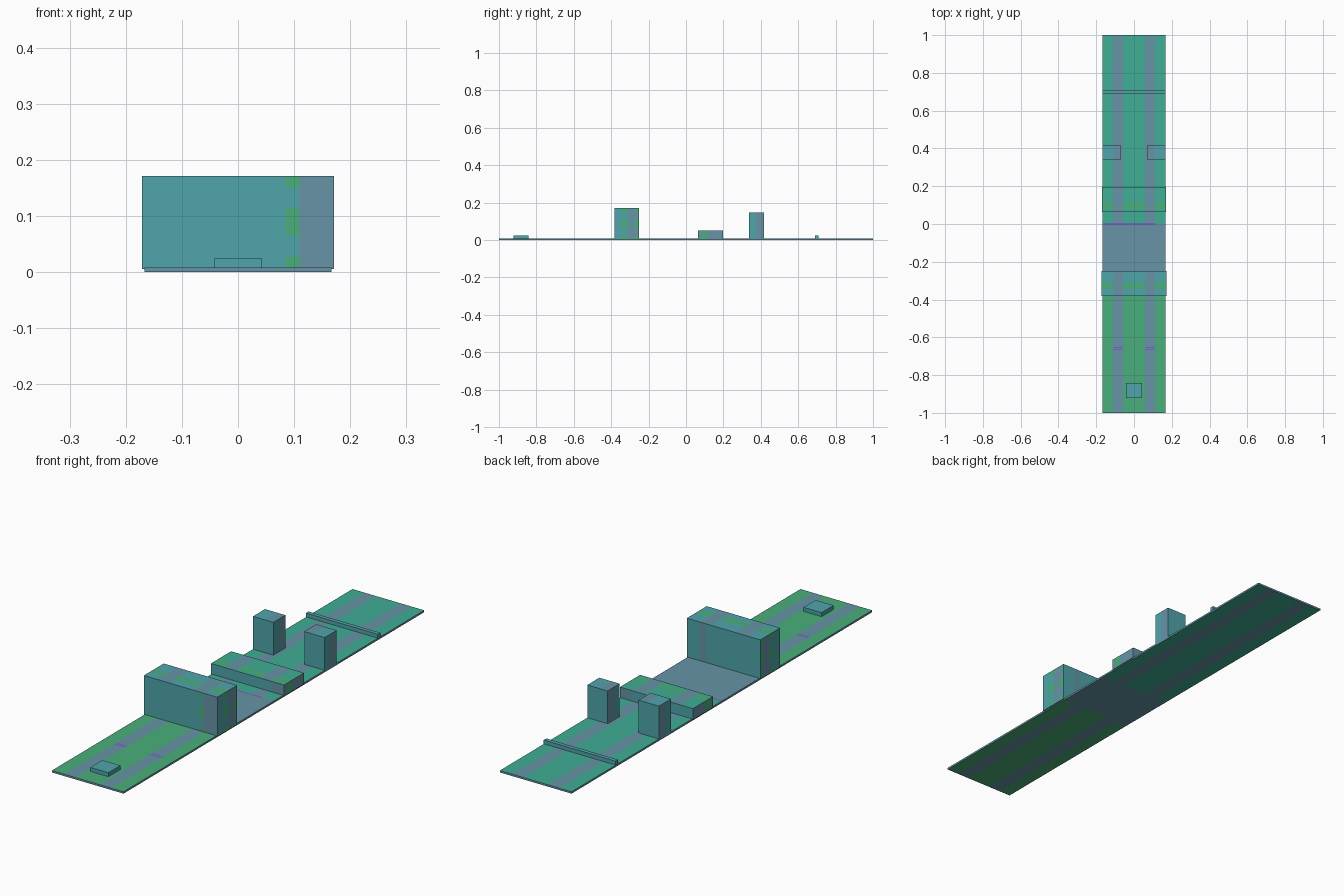
import bpy, bmesh

if "Cube" in bpy.data.objects:
    bpy.data.objects.remove(bpy.data.objects["Cube"])


def mat(name, r, g, b):
    m = bpy.data.materials.new(name)
    m.diffuse_color = (r, g, b, 1)
    m.use_nodes = True
    m.node_tree.nodes["Principled BSDF"].inputs["Base Color"].default_value = m.diffuse_color
    return m


MATS = [mat("slate", .136, .295, .385), mat("sea_green", .052, .425, .30),
        mat("grass_green", .068, .43, .20), mat("teal", .078, .375, .41),
        mat("purple", .32, .02, .85)]
SLATE, SEA, GREEN, TEAL, PURPLE = range(5)


def block(name, xs, ys, zs, rule):
    """Box whose six sides are cut at the given coordinates, coloured by rule(centre, normal)."""
    bm = bmesh.new()
    axes = (xs, ys, zs)
    cache = {}

    def vert(p):
        if p not in cache:
            cache[p] = bm.verts.new(p)
        return cache[p]

    for a in range(3):
        u, v = (a + 1) % 3, (a + 2) % 3
        for end in (0, -1):
            for i in range(len(axes[u]) - 1):
                for j in range(len(axes[v]) - 1):
                    quad = []
                    for du, dv in ((0, 0), (1, 0), (1, 1), (0, 1)):
                        p = [0, 0, 0]
                        p[a], p[u], p[v] = axes[a][end], axes[u][i + du], axes[v][j + dv]
                        quad.append(vert(tuple(p)))
                    if end == 0:
                        quad.reverse()
                    bm.faces.new(quad)
    bm.normal_update()
    for f in bm.faces:
        f.material_index = rule(f.calc_center_median(), f.normal)
    me = bpy.data.meshes.new(name)
    bm.to_mesh(me)
    bm.free()
    for m in MATS:
        me.materials.append(m)
    ob = bpy.data.objects.new(name, me)
    bpy.context.collection.objects.link(ob)
    return ob


def in_stripe(x):
    return 0.057 < abs(x) < 0.11


LANES = [-.11, -.057, .057, .11]


# Track: green start, slate middle, sea green end, with two slate lanes
def track_rule(c, n):
    if abs(n.x) > .5 or abs(n.y) > .5:
        return SLATE
    if n.z > .5:
        if abs(c.y) < .002 and c.x < .1:
            return PURPLE
        if in_stripe(c.x) and (abs(c.y + .656) < .001 or abs(c.y + .666) < .001):
            return PURPLE
    if -.25 < c.y < .003 or in_stripe(c.x):
        return SLATE
    return GREEN if c.y < 0 else SEA


block("track", [-.167] + LANES + [.167],
      [-1, -.668, -.665, -.657, -.654, -.25, -.002, .002, 1], [0, .008], track_rule)


# Tall wall: teal, slate edge, rows of green patches
def wall_rule(c, n):
    band = c.z < .028 or .065 < c.z < .115 or c.z > .15
    if abs(n.z) > .5:
        if in_stripe(c.x):
            return SLATE
        return GREEN if -.345 < c.y < -.31 else TEAL
    if abs(n.x) > .5:
        if band and (-.345 < c.y < -.31 or c.y > -.275):
            return GREEN
        return SLATE if c.y > -.31 else TEAL
    if n.y > 0:
        return SLATE if .085 < c.x < .11 else TEAL
    if c.x > .11:
        return SLATE
    if c.x > .085:
        return GREEN if band else TEAL
    return TEAL


block("tall_wall", [-.171, -.11, -.057, .057, .085, .11, .171],
      [-.382, -.345, -.31, -.275, -.25], [.005, .028, .065, .115, .15, .171], wall_rule)


# Low step
def step_rule(c, n):
    if n.z > .5:
        if in_stripe(c.x):
            return SLATE
        return GREEN if .08 < c.y < .115 else SEA
    if abs(n.x) > .5:
        return GREEN if .08 < c.y < .115 else SLATE
    return TEAL if c.x < .11 else SLATE


block("low_step", [-.17] + LANES + [.17],
      [.063, .08, .115, .197], [.005, .052], step_rule)


# Pair of pillars
def pillar_rule(c, n):
    if n.z > .5 and in_stripe(c.x):
        return SLATE
    if abs(n.x) > .5 and c.y > .375:
        return SLATE
    return TEAL


for side, xs in (("left", [-.167, -.11, -.072]), ("right", [.072, .11, .167])):
    block(side + "_pillar", xs, [.338, .375, .418], [.006, .146], pillar_rule)

# Small pad at the front and thin bar at the back
block("start_pad", [-.042, 0, .042], [-.922, -.842], [.006, .025],
      lambda c, n: TEAL)
block("finish_bar", [-.167] + LANES + [.167], [.691, .708], [.009, .025],
      lambda c, n: SLATE if n.z > .5 and in_stripe(c.x) else TEAL)
